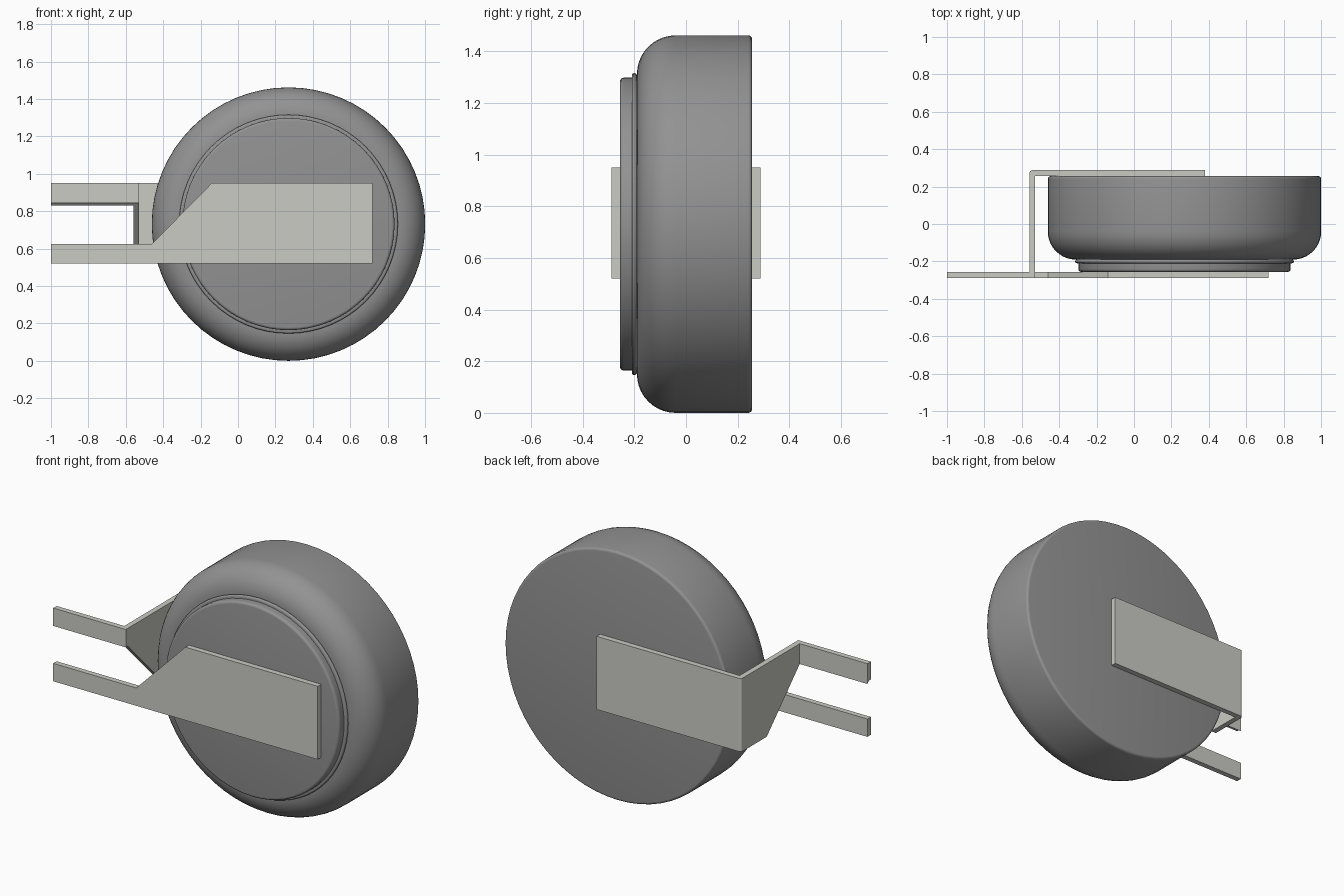
import bpy, bmesh, math

if "Cube" in bpy.data.objects:
    bpy.data.objects.remove(bpy.data.objects["Cube"])

CX, CZ, R = 0.27, 0.731, 0.731      # cell axis and radius
Y_FACE, T = 0.256, 0.032            # half cell thickness, sheet thickness
Y_OUT = Y_FACE + T
Z0, Z1 = 0.52, 0.95                 # tab height range


def material(name, color):
    m = bpy.data.materials.new(name)
    m.diffuse_color = color
    m.use_nodes = True
    m.node_tree.nodes["Principled BSDF"].inputs["Base Color"].default_value = m.diffuse_color
    return m


def finish(name, bm, mat=None):
    bmesh.ops.recalc_face_normals(bm, faces=bm.faces)
    me = bpy.data.meshes.new(name)
    bm.to_mesh(me)
    bm.free()
    ob = bpy.data.objects.new(name, me)
    bpy.context.collection.objects.link(ob)
    if mat:
        me.materials.append(mat)
    bpy.ops.object.select_all(action='DESELECT')
    ob.select_set(True)
    bpy.context.view_layer.objects.active = ob
    return ob


def arc(r, y, radius, a0, a1, n):
    """Profile points (r, y) along a fillet."""
    return [(r + radius * math.cos(math.radians(a0 + (a1 - a0) * i / n)),
             y + radius * math.sin(math.radians(a0 + (a1 - a0) * i / n)))
            for i in range(n + 1)]


def lathe(name, profile, mat, sides=64):
    """Revolve a (radius, y) profile around the cell axis, capping both ends."""
    bm = bmesh.new()
    rings = []
    for r, y in profile:
        rings.append([bm.verts.new((CX + r * math.cos(2 * math.pi * i / sides), y,
                                    CZ + r * math.sin(2 * math.pi * i / sides)))
                      for i in range(sides)])
    for a, b in zip(rings, rings[1:]):
        for i in range(sides):
            j = (i + 1) % sides
            bm.faces.new((a[i], a[j], b[j], b[i]))
    bm.faces.new(rings[0])
    bm.faces.new(rings[-1])
    ob = finish(name, bm, mat)
    bpy.ops.object.shade_smooth_by_angle(angle=math.radians(35))
    return ob


def prism(name, points, vec, mat=None):
    """Extrude a flat 3D outline along vec."""
    bm = bmesh.new()
    face = bm.faces.new([bm.verts.new(p) for p in points])
    ext = bmesh.ops.extrude_face_region(bm, geom=[face], use_keep_orig=True)
    bmesh.ops.translate(bm, vec=vec, verts=[g for g in ext['geom']
                                            if isinstance(g, bmesh.types.BMVert)])
    return finish(name, bm, mat)


can_mat = material("dark_steel", (0.29, 0.29, 0.29, 1))
tab_mat = material("pale_metal", (0.6, 0.6, 0.56, 1))

# Cell can: small rear edge rounding, large front shoulder
lathe("cell_can",
      arc(R - 0.015, Y_FACE - 0.015, 0.015, 90, 0, 4)
      + arc(R - 0.15, -0.04, 0.15, 0, -90, 10), can_mat)

# Sealing ring between can and cap
lathe("seal_ring", [(0.575, -0.18)] + arc(0.575, -0.2, 0.01, 90, -90, 6), can_mat)

# Front cap
lathe("front_cap", [(0.567, -0.2)]
      + arc(0.552, -Y_FACE + 0.015, 0.015, 0, -90, 4), can_mat)

# Front terminal: wide plate tapering to a narrow leg
front = [(-1, Z0), (0.72, Z0), (0.72, Z1), (-0.14, Z1), (-0.46, 0.625), (-1, 0.625)]
prism("front_terminal", [(x, -Y_OUT, z) for x, z in front], (0, T, 0), tab_mat)

# Rear terminal: strip bent around the cell
XB, B = -0.56, 0.018
strip = ([(0.38, Y_FACE), (0.38, Y_OUT)]
         + arc(XB + B, Y_OUT - B, B, 90, 180, 4)
         + [(XB, -Y_FACE), (-1, -Y_FACE), (-1, -Y_OUT), (XB + T, -Y_OUT), (XB + T, Y_FACE)])
rear = prism("rear_terminal", [(x, y, Z0) for x, y in strip], (0, 0, Z1 - Z0), tab_mat)

# Slanted cut that narrows the rear strip to its leg
notch = [(0.05, 0.52), (-0.27, 0.845), (-0.4, 0.845), (-0.4, 0.4), (0.05, 0.4)]
cutter = prism("notch_cutter", [(-1.1, y, z) for y, z in notch], (0.62, 0, 0))
cutter.hide_render = True
mod = rear.modifiers.new("notch", 'BOOLEAN')
mod.operation, mod.solver, mod.object = 'DIFFERENCE', 'EXACT', cutter
bpy.context.view_layer.objects.active = rear
bpy.ops.object.modifier_apply(modifier=mod.name)
bpy.data.objects.remove(cutter)
